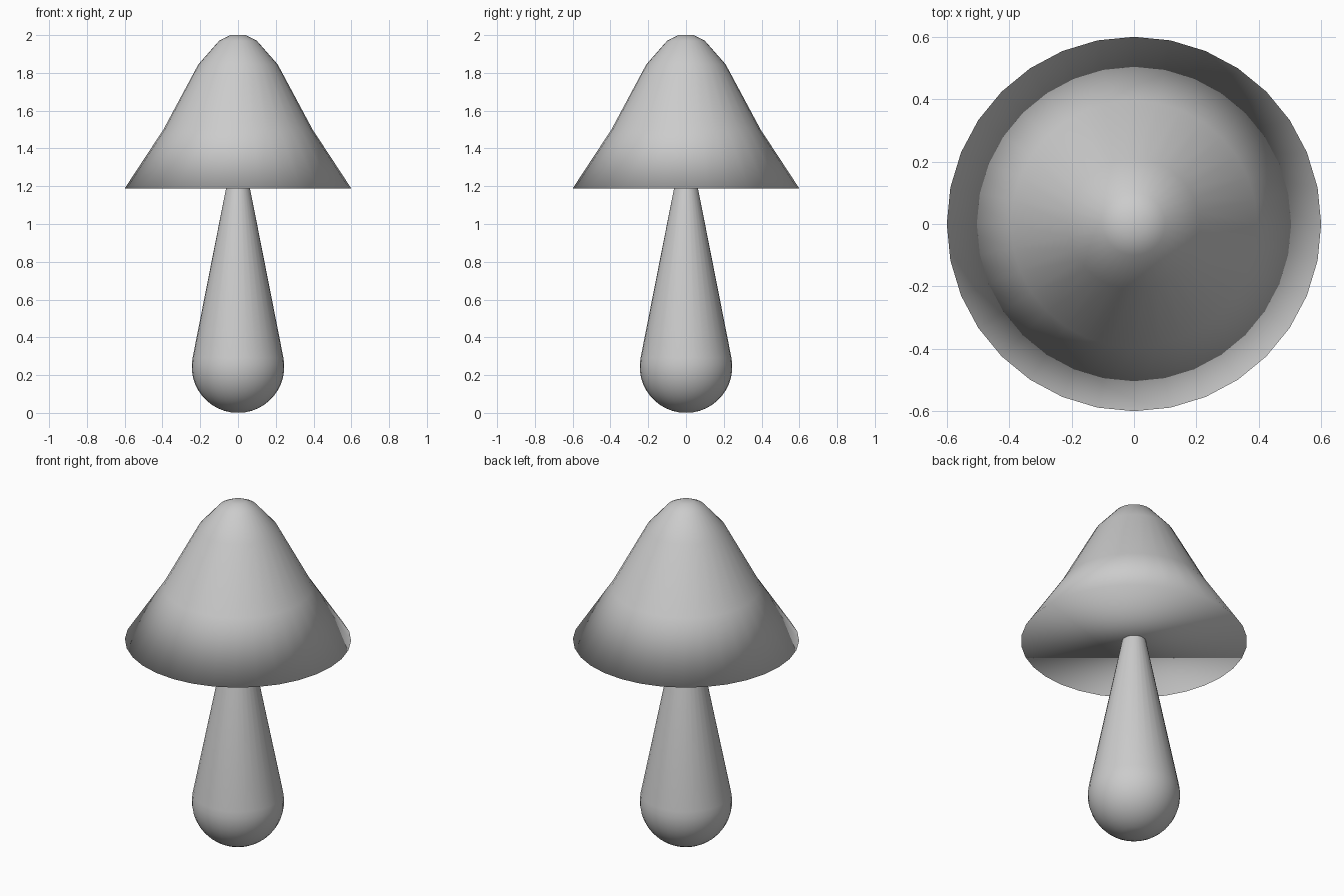
import bpy, bmesh, math

cube = bpy.data.objects.get("Cube")
if cube:
    bpy.data.objects.remove(cube, do_unlink=True)

SIDES = 32

grey = bpy.data.materials.new("plain grey")
grey.use_nodes = True
colour = (0.6, 0.6, 0.6, 1)
grey.diffuse_color = colour
grey.node_tree.nodes["Principled BSDF"].inputs["Base Color"].default_value = colour


def lathe(name, profile):
    """Turn (radius, height) points, bottom to top, into a closed smooth solid."""
    bm = bmesh.new()
    rings = []
    for r, z in profile:
        angles = [math.tau * i / SIDES for i in range(SIDES)]
        rings.append([bm.verts.new((r * math.cos(a), r * math.sin(a), z)) for a in angles])
    for low, high in zip(rings, rings[1:]):
        for i in range(SIDES):
            j = (i + 1) % SIDES
            bm.faces.new((low[i], low[j], high[j], high[i]))
    bm.faces.new(rings[0][::-1])
    bm.faces.new(rings[-1])
    for face in bm.faces:
        face.smooth = True
    mesh = bpy.data.meshes.new(name)
    bm.to_mesh(mesh)
    bm.free()
    mesh.materials.append(grey)
    obj = bpy.data.objects.new(name, mesh)
    bpy.context.collection.objects.link(obj)
    return obj


# Cap: bell shape with a flat underside, softly shaded over the rim
lathe("cap", [(0.6, 1.188), (0.395, 1.5), (0.21, 1.845), (0.1, 1.97), (0.04, 2.0)])

# Stem: round bulb that tapers into a small dome hidden in the cap
bulb, tip, tip_z = 0.245, 0.06, 1.2
tilt = math.asin((bulb - tip) / (tip_z - bulb))
stem = []
for i in range(1, 13):
    a = -math.pi / 2 + (math.pi / 2 + tilt) * i / 12
    stem.append((bulb * math.cos(a), bulb + bulb * math.sin(a)))
for i in range(6):
    a = tilt + (math.pi / 2 - tilt) * i / 6
    stem.append((tip * math.cos(a), tip_z + tip * math.sin(a)))
lathe("stem", stem)
